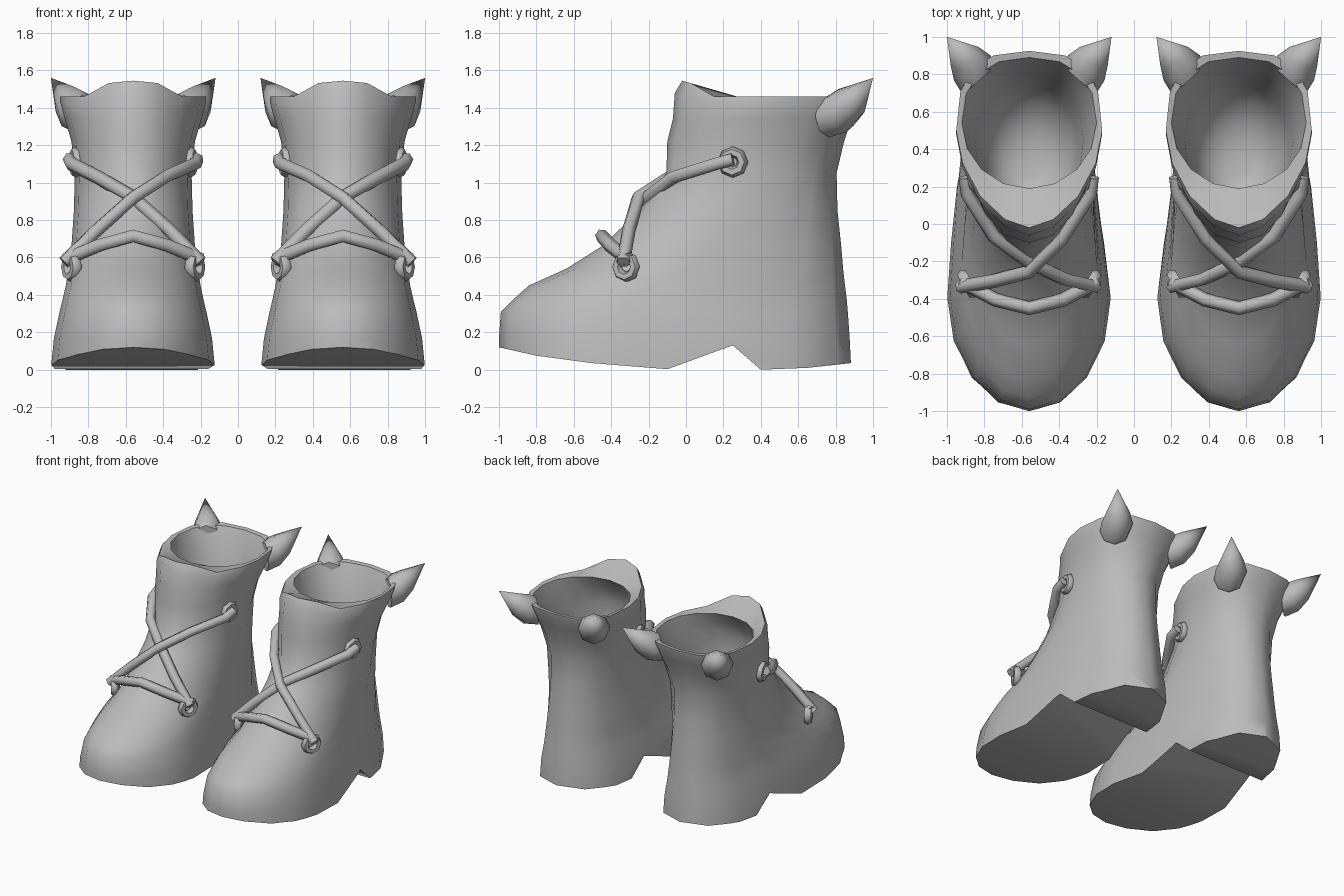
import bpy, bmesh, math
from mathutils import Vector

if "Cube" in bpy.data.objects:
    bpy.data.objects.remove(bpy.data.objects["Cube"], do_unlink=True)

CX = 0.56   # distance of each boot's centre line from the middle
SEG = 16

grey = bpy.data.materials.new("grey")
grey.use_nodes = True
GREY = (0.5, 0.5, 0.5, 1)
grey.diffuse_color = GREY
grey.node_tree.nodes["Principled BSDF"].inputs["Base Color"].default_value = GREY


def activate(ob):
    bpy.ops.object.select_all(action='DESELECT')
    ob.select_set(True)
    bpy.context.view_layer.objects.active = ob


def loft(name, rings, tip=None):
    """Skin rings of equal point count; close the ends with faces or a tip."""
    bm = bmesh.new()
    vs = [[bm.verts.new(p) for p in r] for r in rings]
    n = len(rings[0])
    for a, b in zip(vs, vs[1:]):
        for i in range(n):
            j = (i + 1) % n
            bm.faces.new((a[i], a[j], b[j], b[i]))
    bm.faces.new(vs[0][::-1])
    if tip is not None:
        t = bm.verts.new(tip)
        for i in range(n):
            bm.faces.new((vs[-1][i], vs[-1][(i + 1) % n], t))
    else:
        bm.faces.new(vs[-1])
    bmesh.ops.recalc_face_normals(bm, faces=bm.faces)
    me = bpy.data.meshes.new(name)
    bm.to_mesh(me)
    bm.free()
    ob = bpy.data.objects.new(name, me)
    bpy.context.collection.objects.link(ob)
    return ob


def finish(ob, angle=40):
    """Colour, smooth and mirror a left part onto the right boot."""
    ob.data.materials.clear()
    ob.data.materials.append(grey)
    activate(ob)
    bpy.ops.object.transform_apply(location=True, rotation=True, scale=True)
    bpy.ops.object.shade_smooth_by_angle(angle=math.radians(angle))
    ob.modifiers.new("pair", 'MIRROR').use_mirror_merge = False


def boot_ring(z, yf, yb, ym, w, p=2.0, lift=0.0, waist=0.0, pf=2.0):
    """Egg outline, widest at ym; p and pf set the back and front fullness."""
    pts = []
    for i in range(SEG):
        t = 2 * math.pi * i / SEG
        s, c = math.sin(t), math.cos(t)
        front = c > 0
        e = 2 / (pf if front else p)
        x = math.copysign(abs(s) ** e, s) * w
        y = ym + ((yf if front else yb) - ym) * abs(c) ** e
        x *= 1 - waist * (1.0 if x < 0 else 0.4) * math.exp(-((y - 0.1) / 0.3) ** 2)
        dz = lift * max(0.0, min(1.0, (c - 0.72) / 0.24))
        pts.append((CX + x, y, z + dz))
    return pts


# Boot shell: outside from sole to collar, then the hollow inside
shell_rings = [boot_ring(*r) for r in (
    (-0.03, -1.0, 0.885, -0.40, 0.445, 2.5, 0, 0.14),
    (0.17, -1.0, 0.875, -0.38, 0.425, 2.5, 0, 0.12),
    (0.31, -0.99, 0.865, -0.34, 0.395, 2.4, 0, 0.08),
    (0.37, -0.93, 0.86, -0.30, 0.38, 2.4, 0, 0.05),
    (0.45, -0.84, 0.85, -0.20, 0.36, 2.4),
    (0.54, -0.64, 0.84, 0.00, 0.345, 2.3),
    (0.66, -0.45, 0.83, 0.10, 0.33, 2.2),
    (0.85, -0.25, 0.81, 0.28, 0.317, 2.1),
    (1.05, -0.105, 0.805, 0.38, 0.312, 2.1),
    (1.22, -0.10, 0.845, 0.42, 0.33, 2.3),
    (1.34, -0.07, 0.885, 0.46, 0.365, 2.6, 0, 0, 1.85),
    (1.43, -0.06, 0.92, 0.48, 0.39, 2.7, 0.05, 0, 1.75),
    (1.46, -0.02, 0.925, 0.50, 0.39, 2.7, 0.085, 0, 1.75),
    (1.455, 0.19, 0.89, 0.54, 0.36, 2.4),
    (1.36, 0.12, 0.85, 0.50, 0.33, 2.3),
    (1.20, 0.03, 0.80, 0.45, 0.29, 2.1),
    (1.00, 0.04, 0.75, 0.42, 0.265),
    (0.85, 0.08, 0.66, 0.38, 0.22),
    (0.77, 0.15, 0.52, 0.34, 0.14),
    (0.75, 0.25, 0.40, 0.33, 0.06),
)]
boot = loft("boot_shell", shell_rings)

# Cut the underside: raised toe, arch notch and heel
sole = [(-1.2, 0.17), (-1.0, 0.12), (-0.8, 0.075), (-0.5, 0.035), (-0.1, 0.003),
        (0.25, 0.13), (0.4, 0.0), (0.65, 0.01), (0.88, 0.035), (1.1, 0.06),
        (1.1, -0.3), (-1.2, -0.3)]
cutter = loft("sole_cutter", [[(x, y, z) for y, z in sole] for x in (-0.2, 1.4)])
cutter.hide_render = True
activate(boot)
cut = boot.modifiers.new("sole", 'BOOLEAN')
cut.operation = 'DIFFERENCE'
cut.solver = 'EXACT'
cut.object = cutter
bpy.ops.object.modifier_apply(modifier=cut.name)
bpy.data.objects.remove(cutter, do_unlink=True)
finish(boot, 55)


# Pointed spikes growing out of the back corners of the collar
def disc(center, normal, r, n=8):
    q = Vector(normal).to_track_quat('Z', 'Y')
    return [Vector(center) + q @ Vector((r * math.cos(a), r * math.sin(a), 0))
            for a in (2 * math.pi * i / n for i in range(n))]


for side, label in ((1, "outer"), (-1, "inner")):
    spike = loft(label + "_spike", [
        disc((CX + side * 0.27, 0.765, 1.355), (side * 0.66, 0.75, 0), 0.113),
        disc((CX + side * 0.305, 0.835, 1.385), (side * 0.55, 0.80, 0.2), 0.118),
        disc((CX + side * 0.345, 0.895, 1.435), (side * 0.5, 0.72, 0.45), 0.09)],
        tip=(CX + side * 0.44, 1.0, 1.56))
    finish(spike, 50)

# Eyelets, two rows on each side
for side, label in ((1, "outer"), (-1, "inner")):
    for row, y, z, x, turn in (("upper", 0.25, 1.11, 0.305, 12), ("lower", -0.32, 0.55, 0.33, 28)):
        bpy.ops.mesh.primitive_torus_add(
            major_segments=8, minor_segments=6, major_radius=0.054, minor_radius=0.03,
            location=(CX + side * x, y, z),
            rotation=(0, math.radians(90), math.radians(-side * turn)))
        eyelet = bpy.context.object
        eyelet.name = f"{label}_{row}_eyelet"
        finish(eyelet, 60)

# Laces
laces = {
    "over_lace": [(0.37, -0.335, 0.575), (0.19, -0.305, 0.75), (0.0, -0.255, 0.92),
                  (-0.18, -0.075, 1.035), (-0.33, 0.16, 1.10), (-0.34, 0.25, 1.125)],
    "under_lace": [(0.34, 0.25, 1.125), (0.33, 0.16, 1.10), (0.19, -0.065, 1.03),
                   (0.0, -0.205, 0.92), (-0.19, -0.295, 0.75), (-0.36, -0.335, 0.575)],
    "lower_lace": [(0.36, -0.31, 0.59), (0.18, -0.405, 0.665), (0, -0.45, 0.715),
                   (-0.18, -0.405, 0.665), (-0.36, -0.31, 0.59)],
}
for name, path in laces.items():
    cu = bpy.data.curves.new(name, 'CURVE')
    cu.dimensions = '3D'
    cu.bevel_depth = 0.037
    cu.bevel_resolution = 1
    cu.use_fill_caps = True
    sp = cu.splines.new('POLY')
    sp.points.add(len(path) - 1)
    for pt, (x, y, z) in zip(sp.points, path):
        pt.co = (CX + x, y, z, 1)
    lace = bpy.data.objects.new(name, cu)
    bpy.context.collection.objects.link(lace)
    activate(lace)
    bpy.ops.object.convert(target='MESH')
    finish(bpy.context.object, 65)
